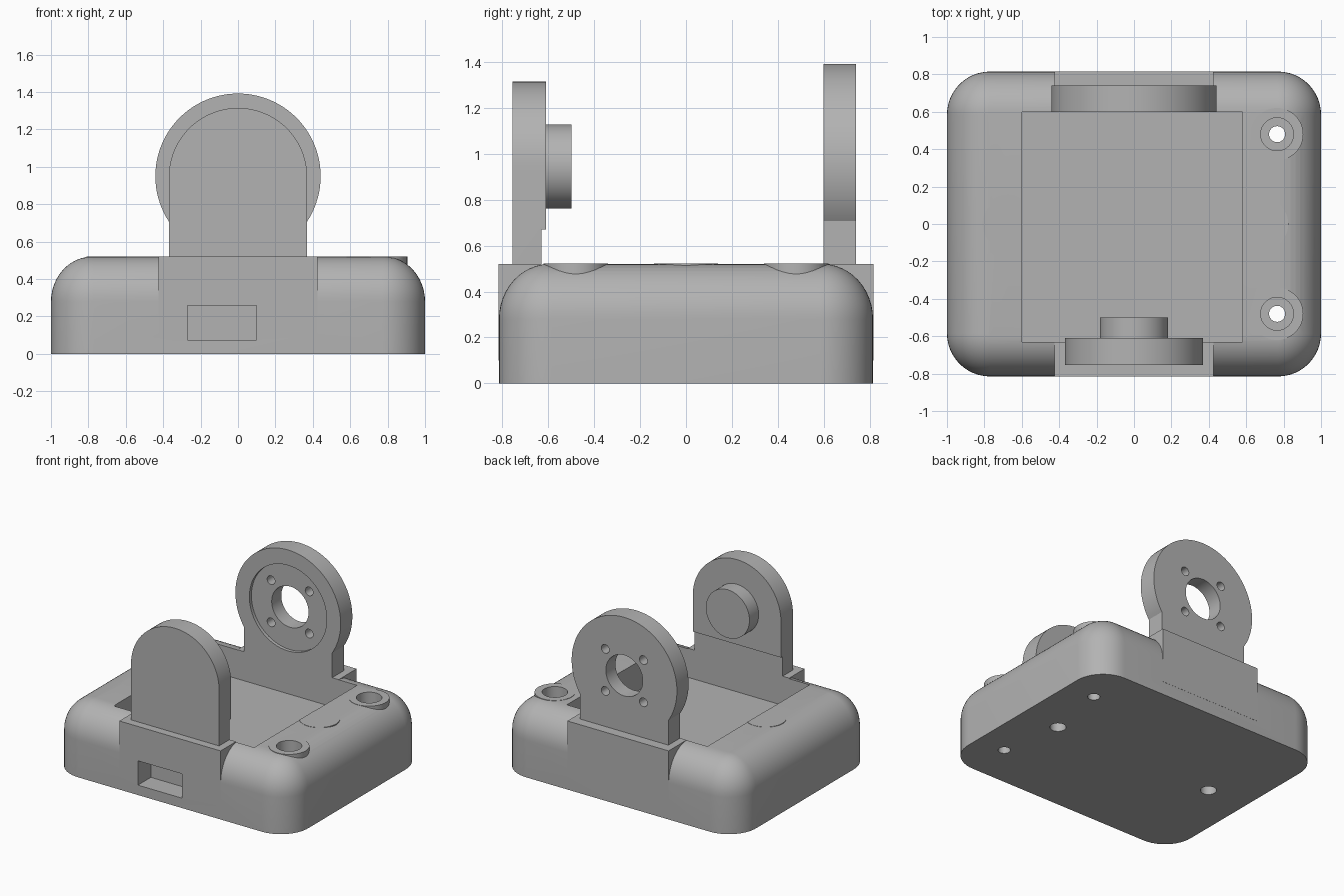
import bpy, bmesh
from math import sin, cos, pi, radians
from mathutils import Matrix, Vector

if "Cube" in bpy.data.objects:
    bpy.data.objects.remove(bpy.data.objects["Cube"], do_unlink=True)

grey = bpy.data.materials.new("plain grey")
grey.use_nodes = True
COLOUR = (0.45, 0.45, 0.45, 1)
grey.diffuse_color = COLOUR
grey.node_tree.nodes["Principled BSDF"].inputs["Base Color"].default_value = COLOUR


def finish(name, bm):
    bmesh.ops.recalc_face_normals(bm, faces=bm.faces)
    mesh = bpy.data.meshes.new(name)
    bm.to_mesh(mesh)
    bm.free()
    mesh.materials.append(grey)
    obj = bpy.data.objects.new(name, mesh)
    bpy.context.collection.objects.link(obj)
    return obj


def loft(name, rings):
    """Skin a stack of equal-length point rings and cap both ends."""
    bm = bmesh.new()
    loops = [[bm.verts.new(p) for p in ring] for ring in rings]
    n = len(loops[0])
    for low, high in zip(loops, loops[1:]):
        for i in range(n):
            j = (i + 1) % n
            bm.faces.new((low[i], low[j], high[j], high[i]))
    bm.faces.new(loops[0])
    bm.faces.new(loops[-1])
    return finish(name, bm)


def box(name, x0, x1, y0, y1, z0, z1):
    bm = bmesh.new()
    size = Vector((x1 - x0, y1 - y0, z1 - z0))
    centre = Vector((x0 + x1, y0 + y1, z0 + z1)) / 2
    bmesh.ops.create_cube(bm, size=1, matrix=Matrix.Translation(centre) @ Matrix.Diagonal(size).to_4x4())
    return finish(name, bm)


def rod(name, axis, a, b, r, start, end, sides=48):
    """Cylinder along z at (x=a, y=b), or along y at (x=a, z=b)."""
    rings = []
    for s in (start, end):
        ring = []
        for i in range(sides):
            t = 2 * pi * i / sides
            u, v = a + r * cos(t), b + r * sin(t)
            ring.append((u, v, s) if axis == "z" else (u, s, v))
        rings.append(ring)
    return loft(name, rings)


def combine(target, other, operation):
    mod = target.modifiers.new(operation.lower(), "BOOLEAN")
    mod.operation = operation
    mod.solver = "EXACT"
    mod.object = other
    bpy.context.view_layer.objects.active = target
    bpy.ops.object.modifier_apply(modifier=mod.name)
    bpy.data.objects.remove(other, do_unlink=True)


def add(target, other):
    combine(target, other, "UNION")


def cut(target, other):
    combine(target, other, "DIFFERENCE")


def smooth(obj):
    bpy.ops.object.select_all(action="DESELECT")
    obj.select_set(True)
    bpy.context.view_layer.objects.active = obj
    bpy.ops.object.shade_smooth_by_angle(angle=radians(25))


HALF_X, HALF_Y, TOP = 1.0, 0.815, 0.52
CORNER, FILLET = 0.23, 0.22


def rounded_ring(inset, z, steps=12):
    r = CORNER - inset
    points = []
    for q, (sx, sy) in enumerate(((1, 1), (-1, 1), (-1, -1), (1, -1))):
        for i in range(steps + 1):
            t = (q + i / steps) * pi / 2
            points.append((sx * (HALF_X - CORNER) + r * cos(t), sy * (HALF_Y - CORNER) + r * sin(t), z))
    return points


# Rounded base with a filleted top edge
rings = [rounded_ring(0, 0)]
for i in range(13):
    t = i / 12 * pi / 2
    rings.append(rounded_ring(FILLET * (1 - cos(t)), TOP - 0.24 * (1 - sin(t))))
base = loft("base", rings)

# Square blocks under the posts
for side in (-1, 1):
    y0, y1 = sorted((side * 0.5, side * (HALF_Y + 0.001)))
    add(base, box("post_block", -0.425, 0.425, y0, y1, 0.1, TOP + 0.001))

# Screw bosses at the corners, and magnet bosses at the sides
SCREWS = [(0.765, 0.48), (0.765, -0.48)]
MAGNETS = [(0.685, 0), (-0.67, 0)]
for x, y in SCREWS + MAGNETS:
    add(base, rod("boss", "z", x, y, 0.14, 0.1, TOP + 0.002))

# Pocket, front slot and holes
cut(base, box("pocket_cutter", -0.6, 0.58, -0.63, 0.6, 0.3, 0.8))
cut(base, box("slot_cutter", -0.27, 0.1, -0.9, -0.66, 0.075, 0.26))
for x, y in SCREWS:
    cut(base, rod("screw_cutter", "z", x, y, 0.043, -0.1, 0.7, 32))
    cut(base, rod("counterbore_cutter", "z", x, y, 0.088, 0.36, 0.7))
for x, y in MAGNETS:
    cut(base, rod("magnet_cutter", "z", x, y, 0.056, -0.1, 0.25, 32))
smooth(base)

# Front post: straight sides with a round top, thinner at its foot
AXIS_Z = 0.945


def arch(r, bottom, y, steps=40):
    points = [(-r, y, bottom), (r, y, bottom)]
    points += [(r * cos(pi * i / steps), y, AXIS_Z + r * sin(pi * i / steps)) for i in range(steps + 1)]
    return points


front_post = loft("front_post", [arch(0.37, TOP - 0.02, -0.755), arch(0.37, TOP - 0.02, -0.61)])
cut(front_post, box("foot_cutter", -0.5, 0.5, -0.63, -0.5, 0.3, 0.67))
smooth(front_post)

# Pivot on the inner face of the front post
pivot = rod("pivot", "y", 0, AXIS_Z, 0.183, -0.62, -0.5, 64)
smooth(pivot)

# Back post: neck and disc, with a recess, a centre hole and four screw holes
back_post = rod("back_post", "y", 0, 0.95, 0.442, 0.6, 0.74, 96)
add(back_post, box("neck", -0.37, 0.37, 0.6, 0.74, TOP - 0.02, 0.9))
cut(back_post, rod("recess_cutter", "y", 0, 0.95, 0.325, 0.5, 0.625, 64))
cut(back_post, rod("centre_cutter", "y", 0, 0.95, 0.155, 0.5, 0.9))
for sx in (-1, 1):
    for sz in (-1, 1):
        cut(back_post, rod("small_cutter", "y", sx * 0.16, 0.95 + sz * 0.16, 0.033, 0.5, 0.9, 24))
smooth(back_post)
